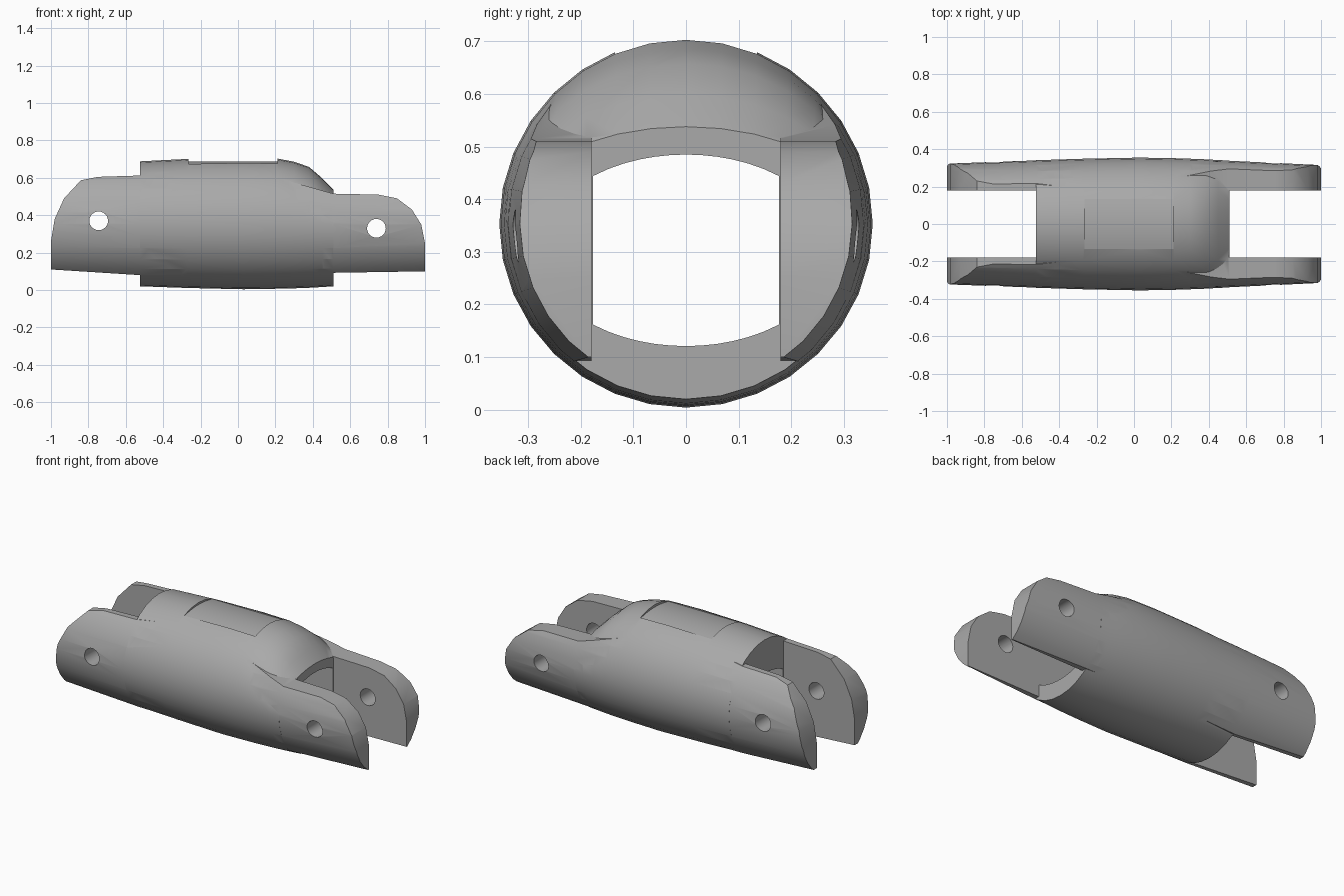
import bpy, bmesh, math

cube = bpy.data.objects.get("Cube")
if cube:
    bpy.data.objects.remove(cube, do_unlink=True)

AXIS = 0.353    # height of the long axis
SLOT = 0.18     # half width of the open forks

grey = bpy.data.materials.new("satin grey")
grey.use_nodes = True
colour = (0.4, 0.4, 0.4, 1)
grey.diffuse_color = colour
grey.node_tree.nodes["Principled BSDF"].inputs["Base Color"].default_value = colour


def finish(name, bm):
    bmesh.ops.recalc_face_normals(bm, faces=bm.faces)
    mesh = bpy.data.meshes.new(name)
    bm.to_mesh(mesh)
    bm.free()
    mesh.materials.append(grey)
    obj = bpy.data.objects.new(name, mesh)
    bpy.context.collection.objects.link(obj)
    return obj


def loft(name, stations, sides=32):
    """Skin rings along x; each station is x, half width, height above axis, depth below."""
    bm = bmesh.new()
    rings = []
    for x, width, up, down in stations:
        ring = []
        for i in range(sides):
            a = math.tau * i / sides
            s = math.sin(a)
            ring.append(bm.verts.new((x, width * math.cos(a), AXIS + s * (up if s > 0 else down))))
        rings.append(ring)
    for r0, r1 in zip(rings, rings[1:]):
        for i in range(sides):
            j = (i + 1) % sides
            bm.faces.new((r0[i], r0[j], r1[j], r1[i]))
    bm.faces.new(rings[0])
    bm.faces.new(rings[-1])
    return finish(name, bm)


def prism(name, points, axis, start, end):
    """Extrude an outline along x (points are y, z) or along y (points are x, z)."""
    bm = bmesh.new()
    ends = []
    for d in (start, end):
        ends.append([bm.verts.new((d, p, z) if axis == "x" else (p, d, z)) for p, z in points])
    n = len(points)
    for i in range(n):
        j = (i + 1) % n
        bm.faces.new((ends[0][i], ends[0][j], ends[1][j], ends[1][i]))
    bm.faces.new(ends[0])
    bm.faces.new(ends[1])
    return finish(name, bm)


def combine(target, tool, operation):
    tool.hide_render = True
    mod = target.modifiers.new("cut", "BOOLEAN")
    mod.operation = operation
    mod.solver = "EXACT"
    mod.object = tool
    bpy.context.view_layer.objects.active = target
    bpy.ops.object.modifier_apply(modifier=mod.name)
    bpy.data.objects.remove(tool, do_unlink=True)


def box_outline(a, b, low, high):
    return [(a, low), (b, low), (b, high), (a, high)]


# Central sleeve, with its top sloping down towards +x
body = loft("link_body", [
    (-0.525, 0.341, 0.335, 0.333), (-0.27, 0.349, 0.348, 0.342),
    (0.03, 0.355, 0.353, 0.349), (0.21, 0.352, 0.350, 0.346),
    (0.30, 0.349, 0.333, 0.344), (0.38, 0.346, 0.305, 0.341),
    (0.45, 0.342, 0.245, 0.337), (0.51, 0.339, 0.185, 0.333)])

# Fork cheeks: a long barrel trimmed to a rounded side outline
cheeks = loft("cheeks", [
    (-1.02, 0.322, 0.322, 0.322), (-0.525, 0.340, 0.340, 0.340),
    (0.03, 0.352, 0.350, 0.347), (0.51, 0.338, 0.338, 0.338),
    (1.02, 0.314, 0.314, 0.314)])
outline = [
    (-1, 0.11), (-0.53, 0.08), (0.5, 0.092), (1, 0.10),
    (1, 0.25), (0.98, 0.35), (0.93, 0.43), (0.85, 0.49), (0.75, 0.51), (0.51, 0.515),
    (0.28, 0.58), (-0.3, 0.64), (-0.53, 0.612), (-0.75, 0.605), (-0.84, 0.587),
    (-0.93, 0.49), (-0.98, 0.38), (-1, 0.26)]
combine(cheeks, prism("outline", outline, "y", -0.6, 0.6), "INTERSECT")
combine(cheeks, prism("slot", box_outline(-SLOT, SLOT, -0.2, 1), "x", -1.2, 1.2), "DIFFERENCE")
combine(body, cheeks, "UNION")

# Through bore with flat sides and arched roof and floor
steps = [i / 6 for i in range(-6, 7)]
half = SLOT - 0.003
arch = [(half * t, 0.148 + 0.182 * math.sqrt(1 - (half * t / 0.28) ** 2)) for t in steps]
bore = [(y, z + 0.155) for y, z in arch] + [(y, 0.451 - z) for y, z in reversed(arch)]
combine(body, prism("bore", bore, "x", -1.2, 1.2), "DIFFERENCE")

# Shallow recess on top
floor = [(0.135 * t, 0.688 - 0.9 * (0.135 * t) ** 2) for t in steps]
recess = floor + [(0.135, 0.8), (-0.135, 0.8)]
combine(body, prism("recess", recess, "x", -0.265, 0.21), "DIFFERENCE")

# Hinge pin holes through both forks
for x, z in ((-0.745, 0.37), (0.74, 0.33)):
    ring = [(x + 0.05 * math.cos(math.tau * i / 24), z + 0.05 * math.sin(math.tau * i / 24))
            for i in range(24)]
    combine(body, prism("pin", ring, "y", -0.6, 0.6), "DIFFERENCE")

# Smooth the curved skin and keep the cut edges crisp
bpy.ops.object.select_all(action="DESELECT")
body.select_set(True)
bpy.context.view_layer.objects.active = body
bpy.ops.object.shade_smooth_by_angle(angle=math.radians(30))
